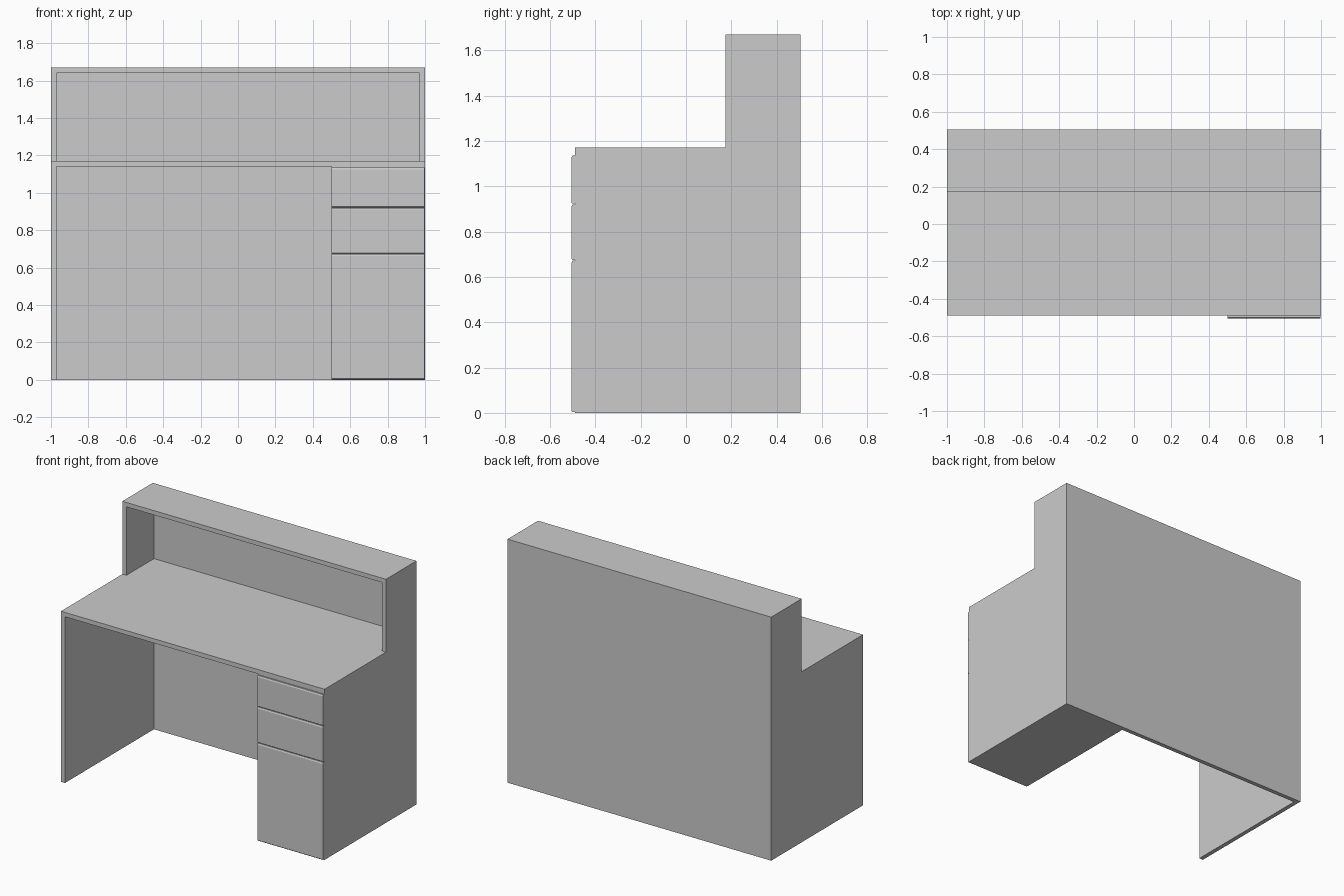
import bpy, bmesh

cube = bpy.data.objects.get("Cube")
if cube:
    bpy.data.objects.remove(cube, do_unlink=True)

grey = bpy.data.materials.new("plain grey")
grey.use_nodes = True
COLOUR = (0.6, 0.6, 0.6, 1)
grey.diffuse_color = COLOUR
grey.node_tree.nodes["Principled BSDF"].inputs["Base Color"].default_value = COLOUR


def extrude_profile(name, profile, x0, x1):
    """Extrude a closed (y, z) outline along x."""
    bm = bmesh.new()
    face = bm.faces.new([bm.verts.new((x0, y, z)) for y, z in profile])
    ext = bmesh.ops.extrude_face_region(bm, geom=[face])
    moved = [g for g in ext["geom"] if isinstance(g, bmesh.types.BMVert)]
    bmesh.ops.translate(bm, verts=moved, vec=(x1 - x0, 0, 0))
    bmesh.ops.recalc_face_normals(bm, faces=bm.faces)
    mesh = bpy.data.meshes.new(name)
    bm.to_mesh(mesh)
    bm.free()
    mesh.materials.append(grey)
    obj = bpy.data.objects.new(name, mesh)
    bpy.context.collection.objects.link(obj)
    return obj


def box(name, x0, x1, y0, y1, z0, z1):
    return extrude_profile(name, [(y0, z0), (y1, z0), (y1, z1), (y0, z1)], x0, x1)


W, T = 1.0, 0.03                     # half width, board thickness
FRONT, HUTCH, BACK = -0.49, 0.175, 0.505
DESK, TOP = 1.17, 1.67               # desktop and shelf heights
INNER = W - T

# Stepped side panels
side = [(FRONT, 0), (BACK, 0), (BACK, TOP), (HUTCH, TOP), (HUTCH, DESK), (FRONT, DESK)]
extrude_profile("right_side_panel", side, -W, -INNER)
extrude_profile("left_side_panel", side, INNER, W)

# Back, desktop and upper shelf
box("back_panel", -INNER, INNER, BACK - T, BACK, 0, TOP)
box("desktop", -INNER, INNER, FRONT, BACK - T, DESK - T, DESK)
box("upper_shelf", -INNER, INNER, HUTCH, BACK - T, TOP - T, TOP)

# Drawer cabinet
box("drawer_cabinet", 0.5, INNER, FRONT, BACK - T, 0, DESK - T)

# Drawer fronts with a chamfered finger edge on top
FACE = -0.505
for name, z0, z1 in (("lower", 0.003, 0.672), ("middle", 0.675, 0.92), ("upper", 0.923, 1.136)):
    outline = [(FRONT, z0), (FRONT, z1), (FACE + 0.004, z1), (FACE, z1 - 0.01),
               (FACE, z0 + 0.004), (FACE + 0.004, z0)]
    extrude_profile(name + "_drawer_front", outline, 0.5, W - 0.002)
